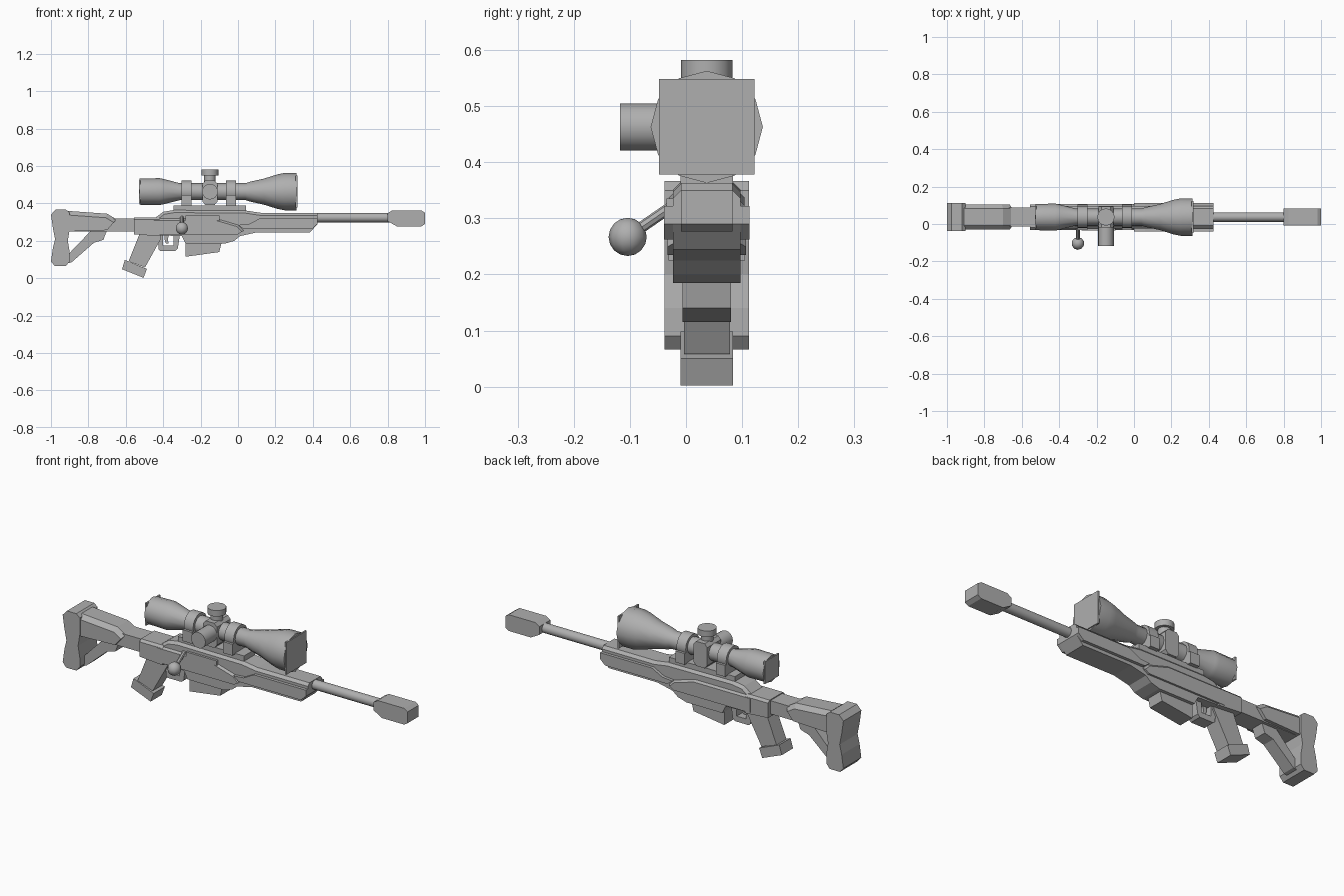
import bpy, bmesh, math
from mathutils import Vector, Matrix

cube = bpy.data.objects.get("Cube")
if cube:
    bpy.data.objects.remove(cube, do_unlink=True)

grey = bpy.data.materials.new("matte grey")
grey.use_nodes = True
grey.diffuse_color = (0.43, 0.43, 0.43, 1)
grey.node_tree.nodes["Principled BSDF"].inputs["Base Color"].default_value = (0.43, 0.43, 0.43, 1)

MID = 0.037      # centre plane of the body
SCOPE_Z = 0.463  # optical axis height
BORE_Z = 0.324   # barrel axis height


def finish(name, bm, smooth=False):
    bmesh.ops.recalc_face_normals(bm, faces=bm.faces[:])
    if smooth:
        for f in bm.faces:
            f.smooth = True
        for e in bm.edges:
            e.smooth = e.calc_face_angle(0) < 0.7
    me = bpy.data.meshes.new(name)
    bm.to_mesh(me)
    bm.free()
    me.materials.append(grey)
    ob = bpy.data.objects.new(name, me)
    bpy.context.collection.objects.link(ob)
    return ob


def prism(name, pts, half, chamfer=0, mid=MID):
    """Side profile (x, z) extruded across y; optionally chamfer its upper rims."""
    bm = bmesh.new()
    face = bm.faces.new([bm.verts.new((x, mid - half, z)) for x, z in pts])
    ext = bmesh.ops.extrude_face_region(bm, geom=[face])["geom"]
    moved = [v for v in ext if isinstance(v, bmesh.types.BMVert)]
    bmesh.ops.translate(bm, vec=(0, 2 * half, 0), verts=moved)
    bmesh.ops.recalc_face_normals(bm, faces=bm.faces[:])
    if chamfer:
        rims = [e for e in bm.edges
                if abs(e.verts[0].co.y - e.verts[1].co.y) < 1e-5
                and any(f.normal.z > 0.6 for f in e.link_faces)]
        bmesh.ops.bevel(bm, geom=rims, offset=chamfer, segments=1, affect='EDGES')
    return finish(name, bm)


def box(name, x0, x1, z0, z1, half, mid=MID):
    return prism(name, [(x0, z0), (x1, z0), (x1, z1), (x0, z1)], half, mid=mid)


def rod(name, a, b, r, sides=16):
    a, b = Vector(a), Vector(b)
    bm = bmesh.new()
    rot = (b - a).to_track_quat('Z', 'Y').to_matrix().to_4x4()
    bmesh.ops.create_cone(bm, cap_ends=True, segments=sides, radius1=r, radius2=r,
                          depth=(b - a).length,
                          matrix=Matrix.Translation((a + b) / 2) @ rot)
    return finish(name, bm, True)


def lathe_x(name, profile, z, sides=12):
    """Revolve (x, radius) pairs about the long axis."""
    bm = bmesh.new()
    rings = []
    for x, r in profile:
        angles = [math.tau * i / sides for i in range(sides)]
        rings.append([bm.verts.new((x, MID + r * math.cos(t), z + r * math.sin(t)))
                      for t in angles])
    for p, q in zip(rings, rings[1:]):
        for i in range(sides):
            j = (i + 1) % sides
            bm.faces.new((p[i], p[j], q[j], q[i]))
    bm.faces.new(rings[0])
    bm.faces.new(rings[-1])
    return finish(name, bm, True)


# Shoulder stock
prism("butt_pad", [(-1, .34), (-.975, .367), (-.92, .367), (-.9, .35), (-.9, .26),
                   (-.91, .2), (-.9, .14), (-.9, .09), (-.92, .066), (-.98, .066),
                   (-1, .09), (-.99, .16), (-.978, .21), (-.99, .27)], .075)
prism("cheek_stock", [(-.91, .36), (-.7, .345), (-.65, .315), (-.7, .257), (-.91, .25)],
      .067, .022)
prism("stock_strut", [(-.91, .125), (-.785, .255), (-.7, .257), (-.72, .205),
                      (-.77, .19), (-.89, .085), (-.91, .08)], .034)
box("buffer_tube", -.9, -.54, .25, .32, .05)

# Receiver and fore-end
prism("receiver_rear", [(-.555, .325), (-.42, .325), (-.42, .225), (-.555, .235)], .068, .012)
prism("receiver_body", [(-.44, .325), (-.4, .355), (-.34, .365), (.04, .362), (.12, .35),
                        (.425, .35), (.425, .29), (.385, .245), (.1, .245), (.01, .225),
                        (-.02, .2), (-.07, .185), (-.28, .185), (-.3, .225), (-.44, .23)],
      .06, .014)
prism("receiver_side_panel", [(-.45, .32), (-.12, .32), (0, .285), (.03, .255),
                              (0, .235), (-.45, .235)], .07, .01)
prism("fore_end_side_panel", [(0, .285), (.06, .29), (.12, .322), (.425, .322),
                              (.425, .29), (.395, .262), (.03, .262)], .076)
box("ejection_port_cover", -.28, -.1, .31, .335, .035, mid=0)
box("top_rail", -.345, .042, .35, .39, .047)

# Magazine, trigger and grip
prism("magazine", [(-.28, .2), (-.28, .115), (-.1, .14), (-.085, .2)], .043)
prism("trigger_guard", [(-.43, .235), (-.425, .155), (-.415, .146), (-.335, .146),
                        (-.322, .158), (-.31, .235), (-.345, .235), (-.345, .175),
                        (-.4, .175), (-.4, .235)], .032)
prism("trigger", [(-.392, .235), (-.37, .235), (-.375, .205), (-.37, .185), (-.385, .185),
                  (-.392, .205)], .01)
prism("grip", [(-.525, .24), (-.585, .09), (-.497, .058), (-.41, .215), (-.42, .24)], .041)
prism("grip_base", [(-.605, .098), (-.487, .05), (-.505, .002), (-.62, .048)], .047)

# Bolt handle
rod("bolt_arm", (-.3, -.02, .325), (-.3, -.1, .27), .01, 8)
bm = bmesh.new()
bmesh.ops.create_uvsphere(bm, u_segments=10, v_segments=8, radius=.034,
                          matrix=Matrix.Translation((-.3, -.104, .267)))
finish("bolt_knob", bm, True)

# Barrel and muzzle brake
rod("barrel", (.4, MID, BORE_Z), (.82, MID, BORE_Z), .025)
prism("muzzle_brake", [(.8, .348), (.825, .363), (.98, .363), (1, .35), (1, .29),
                       (.98, .277), (.85, .277), (.8, .305)], .046)

# Scope with square end caps
lathe_x("scope_tube", [(-.526, .07), (-.42, .072), (-.4, .068), (-.31, .045), (.04, .045),
                       (.06, .052), (.14, .07), (.21, .092), (.25, .1), (.312, .1)], SCOPE_Z)
for name, x, h in (("objective_cap", .308, .085), ("eyepiece_cap", -.53, .059)):
    box(name, x, x + .009, SCOPE_Z - h, SCOPE_Z + h, h)

# Scope mounts
for name, x in (("rear", -.275), ("front", -.038)):
    rod(name + "_mount_ring", (x - .027, MID, SCOPE_Z), (x + .027, MID, SCOPE_Z), .059)
    box(name + "_mount_base", x - .027, x + .027, .385, .445, .068)

# Adjustment turrets
TX = -.15
prism("turret_block", [(TX - .04, .41), (TX - .025, .392), (TX + .025, .392), (TX + .04, .41),
                       (TX + .04, .505), (TX + .025, .522), (TX - .025, .522),
                       (TX - .04, .505)], .057)
rod("elevation_neck", (TX, MID, .5), (TX, MID, .555), .031)
rod("elevation_knob", (TX, MID, .55), (TX, MID, .582), .046)
rod("windage_knob", (TX, -.118, SCOPE_Z), (TX, -.01, SCOPE_Z), .042)
